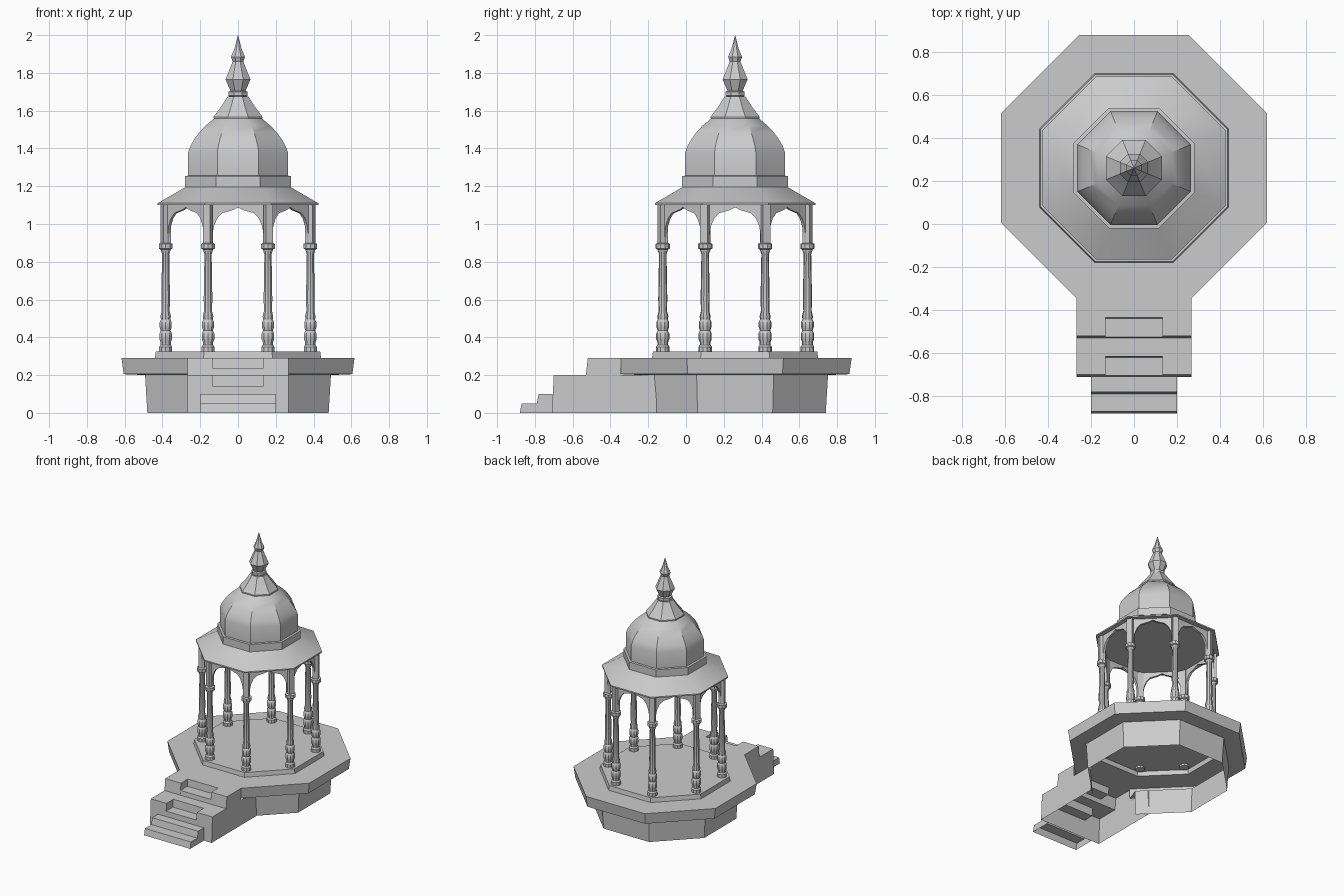
import bpy, bmesh, math
from mathutils import Matrix, Vector

cube = bpy.data.objects.get("Cube")
if cube:
    bpy.data.objects.remove(cube)

CY = 0.26                       # centre of the pavilion
TURN = math.pi / 8

stone = bpy.data.materials.new("grey stone")
stone.use_nodes = True
stone.diffuse_color = (0.6, 0.6, 0.6, 1)
stone.node_tree.nodes["Principled BSDF"].inputs["Base Color"].default_value = (0.6, 0.6, 0.6, 1)


def finish(name, bm, smooth=True):
    bmesh.ops.remove_doubles(bm, verts=bm.verts, dist=0.0001)
    bmesh.ops.recalc_face_normals(bm, faces=bm.faces)
    mesh = bpy.data.meshes.new(name)
    bm.to_mesh(mesh)
    bm.free()
    mesh.materials.append(stone)
    ob = bpy.data.objects.new(name, mesh)
    bpy.context.collection.objects.link(ob)
    if smooth:
        bpy.ops.object.select_all(action='DESELECT')
        ob.select_set(True)
        bpy.context.view_layer.objects.active = ob
        bpy.ops.object.shade_smooth_by_angle(angle=math.radians(30))
    return ob


def lathe(bm, profile, sides=8, centre=(0, CY), skip=None):
    """Turn (flat radius, z) points into a many-sided shell."""
    grow = 1 / math.cos(math.pi / sides)
    rings = []
    for r, z in profile:
        ring = []
        for i in range(sides):
            a = 2 * math.pi * (i - 0.5) / sides
            ring.append(bm.verts.new((centre[0] + r * grow * math.cos(a),
                                      centre[1] + r * grow * math.sin(a), z)))
        rings.append(ring)
    for k in range(len(rings) - 1):
        for i in range(sides):
            if skip and skip(k, i):
                continue
            j = (i + 1) % sides
            bm.faces.new((rings[k][i], rings[k][j], rings[k + 1][j], rings[k + 1][i]))
    return rings


# Hollow plinth with overhanging terrace; its front side opens into the stairs
bm = bmesh.new()
rings = lathe(bm, [(0.48, 0), (0.492, 0.2), (0.605, 0.205), (0.617, 0.29),
                   (0.44, 0.29), (0.435, 0.325)], skip=lambda k, i: i == 6 and k < 3)
bm.faces.new(rings[-1])
finish("plinth_and_floor", bm, False)


# Stairs: open strips of treads and risers, with notched half steps in the middle
def strip(bm, path, x0, x1):
    for (ya, za), (yb, zb) in zip(path, path[1:]):
        bm.faces.new([bm.verts.new(p) for p in
                      ((x0, ya, za), (x1, ya, za), (x1, yb, zb), (x0, yb, zb))])


def side(bm, path, x):
    bm.faces.new([bm.verts.new((x, y, z)) for y, z in path])


W, N, L = 0.268, 0.132, 0.2
plain = [(-0.345, 0.29), (-0.52, 0.29), (-0.53, 0.2), (-0.7, 0.2), (-0.71, 0)]
notch_a = [(-0.435, 0.29), (-0.44, 0.235), (-0.526, 0.235)]
notch_b = [(-0.615, 0.2), (-0.62, 0.14), (-0.703, 0.14)]
middle = plain[:1] + notch_a + plain[2:3] + notch_b + plain[4:]
low = [(-0.708, 0.1), (-0.78, 0.1), (-0.79, 0.05), (-0.87, 0.05), (-0.88, 0)]
bm = bmesh.new()
strip(bm, plain, -W, -N)
strip(bm, middle, -N, N)
strip(bm, plain, N, W)
strip(bm, low, -L, L)
for s in (-1, 1):
    side(bm, plain + [(-0.155, 0), (-0.155, 0.2), (-0.345, 0.2)], s * W)
    side(bm, low + [(-0.708, 0)], s * L)
    side(bm, notch_a + [(-0.52, 0.29)], s * N)
    side(bm, notch_b + [(-0.7, 0.2)], s * N)
finish("stairs", bm, False)

# Turned columns with square posts above, one at each corner
COLUMN = [(0.034, 0.31), (0.034, 0.35), (0.027, 0.36), (0.027, 0.375), (0.033, 0.39),
          (0.033, 0.42), (0.026, 0.435), (0.032, 0.455), (0.032, 0.48), (0.025, 0.495),
          (0.028, 0.51), (0.021, 0.54), (0.023, 0.6), (0.019, 0.84), (0.027, 0.865),
          (0.036, 0.87), (0.036, 0.895), (0.024, 0.9)]
REACH = 0.383 / math.cos(TURN)
for i in range(8):
    a = TURN + i * math.pi / 4
    spot = (REACH * math.cos(a), CY + REACH * math.sin(a))
    bm = bmesh.new()
    rings = lathe(bm, COLUMN, 10, spot)
    bm.faces.new(rings[0])
    bm.faces.new(rings[-1])
    finish(f"column_{i + 1}", bm)
    bm = bmesh.new()
    place = Matrix.Translation((*spot, 1.0)) @ Matrix.Rotation(a, 4, 'Z')
    bmesh.ops.create_cube(bm, size=1, matrix=place @ Matrix.Diagonal((0.042, 0.042, 0.21, 1)))
    finish(f"post_{i + 1}", bm, False)

# Pointed arch panels between the posts
HALF = [(0.136, 0.9), (0.134, 0.95), (0.127, 0.99), (0.11, 1.03),
        (0.085, 1.057), (0.05, 1.067), (0.025, 1.075), (0, 1.088)]
arch = HALF + [(-x, z) for x, z in reversed(HALF[:-1])]
for i in range(8):
    turn = Matrix.Translation((0, CY, 0)) @ Matrix.Rotation(i * math.pi / 4, 4, 'Z')
    bm = bmesh.new()
    for (xa, za), (xb, zb) in zip(arch, arch[1:]):
        bm.faces.new([bm.verts.new(turn @ Vector((x, -0.392, z)))
                      for x, z in ((xa, za), (xb, zb), (xb, 1.104), (xa, 1.104))])
    bmesh.ops.remove_doubles(bm, verts=bm.verts, dist=0.0001)
    back = bmesh.ops.extrude_face_region(bm, geom=bm.faces[:] + bm.edges[:] + bm.verts[:])
    inward = turn.to_3x3() @ Vector((0, 0.018, 0))
    bmesh.ops.translate(bm, vec=inward,
                        verts=[v for v in back["geom"] if isinstance(v, bmesh.types.BMVert)])
    finish(f"arch_{i + 1}", bm)


# Roof, drum, dome and finial are eight-sided turned shapes
def turned(name, profile):
    bm = bmesh.new()
    rings = lathe(bm, profile)
    bm.faces.new(rings[0])
    bm.faces.new(rings[-1])
    finish(name, bm)


turned("eaves_roof", [(0.425, 1.1), (0.425, 1.11), (0.27, 1.2)])
turned("drum", [(0.28, 1.196), (0.28, 1.254), (0.262, 1.256)])
turned("dome", [(0.264, 1.25), (0.264, 1.38), (0.251, 1.415), (0.231, 1.45),
                (0.205, 1.485), (0.172, 1.52), (0.125, 1.56)])
turned("dome_cap", [(0.13, 1.558), (0.13, 1.567), (0.09, 1.62), (0.055, 1.675)])
turned("finial", [(0.04, 1.67), (0.05, 1.68), (0.05, 1.7), (0.04, 1.705), (0.066, 1.765),
                  (0.028, 1.86), (0.037, 1.885), (0.02, 1.925), (0.001, 1.998)])
